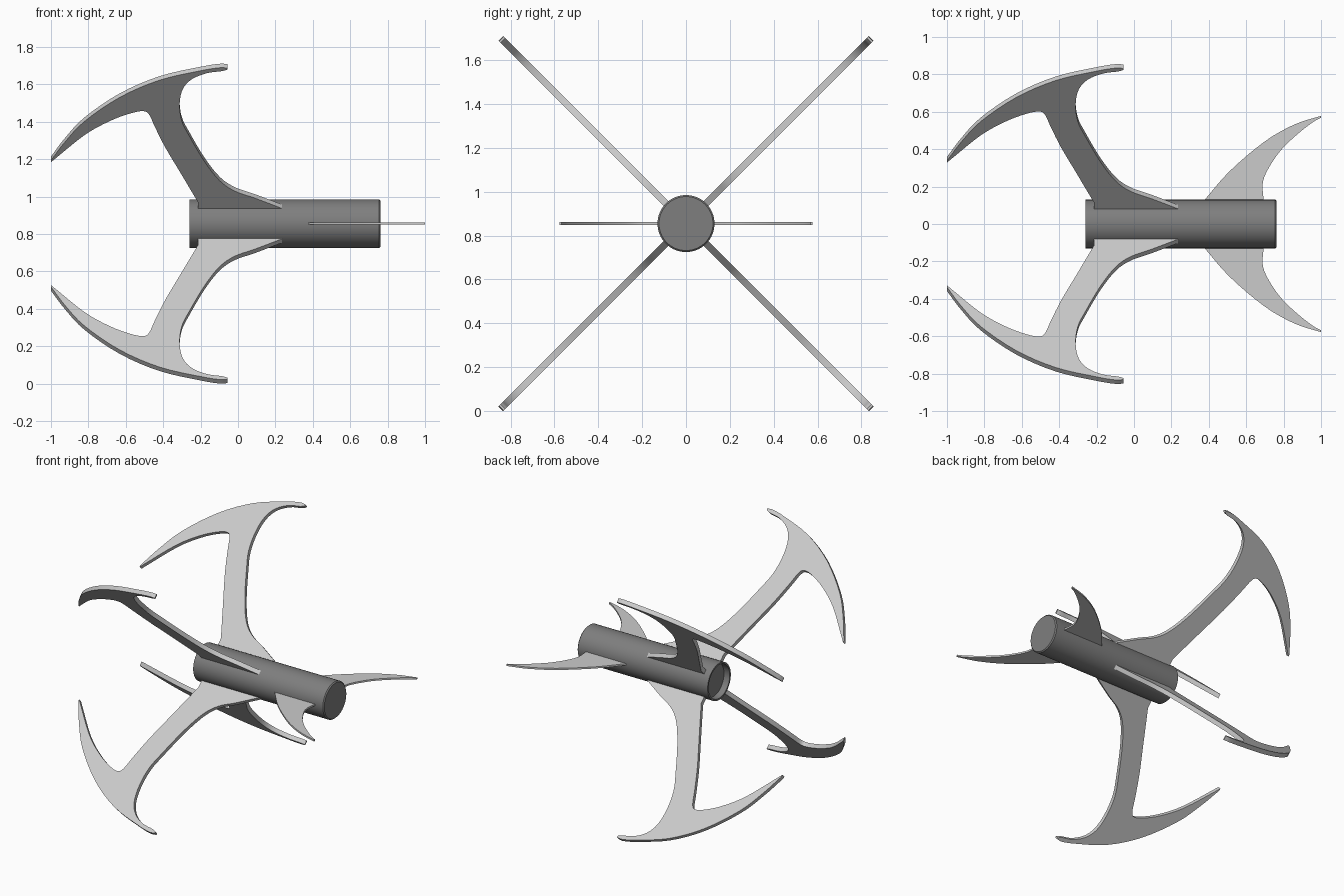
import bpy, bmesh, math
from mathutils import Vector, Matrix

cube = bpy.data.objects.get("Cube")
if cube:
    bpy.data.objects.remove(cube)

AXIS_Z = 0.855


def material(name, value):
    m = bpy.data.materials.new(name)
    m.use_nodes = True
    col = (value, value, value, 1)
    m.diffuse_color = col
    m.node_tree.nodes["Principled BSDF"].inputs["Base Color"].default_value = col
    return m


light_grey = material("light grey", 0.6)
dark_grey = material("dark grey", 0.21)


def add_object(name, bm, mat):
    bmesh.ops.recalc_face_normals(bm, faces=bm.faces)
    mesh = bpy.data.meshes.new(name)
    bm.to_mesh(mesh)
    bm.free()
    mesh.materials.append(mat)
    ob = bpy.data.objects.new(name, mesh)
    bpy.context.collection.objects.link(ob)
    ob.location.z = AXIS_Z
    bpy.ops.object.select_all(action='DESELECT')
    ob.select_set(True)
    bpy.context.view_layer.objects.active = ob
    bpy.ops.object.shade_smooth_by_angle(angle=math.radians(30))
    return ob


def smooth_path(pts, steps=4):
    """Catmull-Rom curve through the points, without its last point."""
    p = [Vector(q) for q in pts]
    p = [2 * p[0] - p[1]] + p + [2 * p[-1] - p[-2]]
    out = []
    for a, b, c, d in zip(p, p[1:], p[2:], p[3:]):
        for i in range(steps):
            t = i / steps
            out.append(0.5 * (2 * b + (c - a) * t + (2 * a - 5 * b + 4 * c - d) * t ** 2
                              + (3 * b - a - 3 * c + d) * t ** 3))
    return out


def blade(name, curves, thickness, angle, stretch=1.0):
    """Flat plate from joined curves of (along body, outward), turned about the body."""
    outline = [q for c in curves for q in smooth_path(c)]
    bm = bmesh.new()
    face = bm.faces.new([bm.verts.new((q.x, q.y * stretch, -thickness / 2)) for q in outline])
    ext = bmesh.ops.extrude_face_region(bm, geom=[face], use_keep_orig=True)
    top = [g for g in ext["geom"] if isinstance(g, bmesh.types.BMVert)]
    bmesh.ops.translate(bm, verts=top, vec=(0, 0, thickness))
    bmesh.ops.transform(bm, matrix=Matrix.Rotation(math.radians(angle), 4, 'X'), verts=bm.verts)
    return add_object(name, bm, light_grey)


# Body: lathed tube with a closed nose and a shallow recess at the tail
profile = [(-0.215, 0), (-0.215, 0.118), (-0.26, 0.118), (-0.26, 0.13),
           (0.755, 0.13), (0.762, 0.123), (0.762, 0)]
bm = bmesh.new()
verts = [bm.verts.new((x, r, 0)) for x, r in profile]
edges = [bm.edges.new(pair) for pair in zip(verts, verts[1:])]
bmesh.ops.spin(bm, geom=verts + edges, axis=(1, 0, 0), cent=(0, 0, 0),
               angle=math.tau, steps=64, use_merge=True)
bmesh.ops.remove_doubles(bm, verts=bm.verts, dist=0.0001)
add_object("body", bm, dark_grey)

# Main wings: anchor-shaped blades on the diagonals, heights stretched to true length
trailing = [(0.24, 0.09), (0.09, 0.147), (-0.016, 0.184), (-0.096, 0.238), (-0.177, 0.339),
            (-0.257, 0.473), (-0.3, 0.558), (-0.312, 0.65), (-0.295, 0.73), (-0.246, 0.783),
            (-0.166, 0.815), (-0.086, 0.826), (-0.055, 0.835)]
outer = [(-0.055, 0.842), (-0.1, 0.844), (-0.2, 0.828), (-0.418, 0.778), (-0.63, 0.687),
         (-0.82, 0.558), (-0.926, 0.446), (-1.0, 0.348)]
inner = [(-1.0, 0.339), (-0.82, 0.484), (-0.685, 0.559), (-0.578, 0.599), (-0.509, 0.612),
         (-0.476, 0.595), (-0.444, 0.527), (-0.39, 0.42), (-0.31, 0.286), (-0.214, 0.125)]
root = [(-0.214, 0.125), (-0.214, 0.085), (0.24, 0.085), (0.24, 0.09)]
wing = [trailing, [trailing[-1], outer[0]], outer, [outer[-1], inner[0]], inner]
wing += [[a, b] for a, b in zip(root, root[1:])]
for i, place in enumerate(("upper_back", "upper_front", "lower_front", "lower_back")):
    blade(place + "_wing", [c[:] for c in wing], 0.03, 45 + 90 * i, math.sqrt(2))

# Nose fins: thin swept crescents left and right of the nose
fin_front = [(0.37, 0.12), (0.51, 0.281), (0.7, 0.442), (0.86, 0.533), (1.0, 0.578)]
fin_back = [(1.0, 0.568), (0.95, 0.54), (0.86, 0.468), (0.78, 0.388), (0.715, 0.29),
            (0.688, 0.215), (0.694, 0.12)]
fin = [fin_front, [fin_front[-1], fin_back[0]], fin_back, [fin_back[-1], fin_front[0]]]
for place, angle in (("back", 0), ("front", 180)):
    blade(place + "_fin", fin, 0.012, angle)
